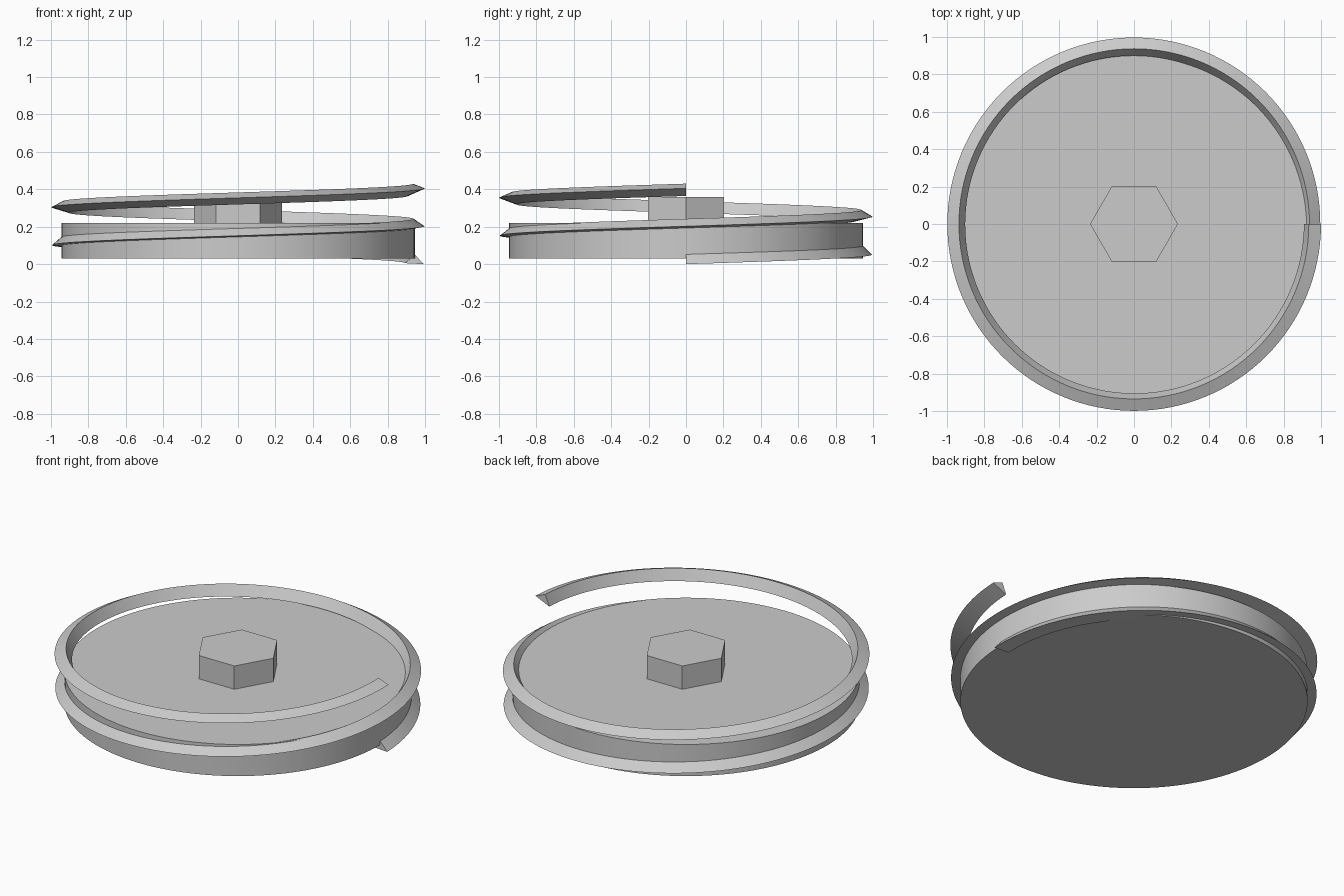
import bpy, bmesh
from math import pi, cos, sin, radians

cube = bpy.data.objects.get("Cube")
if cube:
    bpy.data.objects.remove(cube, do_unlink=True)

GREY = (0.6, 0.6, 0.6, 1)
grey = bpy.data.materials.new("plain grey")
grey.use_nodes = True
grey.diffuse_color = GREY
grey.node_tree.nodes["Principled BSDF"].inputs["Base Color"].default_value = GREY


def finish(obj):
    obj.data.materials.append(grey)
    bpy.ops.object.select_all(action="DESELECT")
    obj.select_set(True)
    bpy.context.view_layer.objects.active = obj
    bpy.ops.object.shade_smooth_by_angle(angle=radians(25))


def prism(name, sides, radius, bottom, top):
    bpy.ops.mesh.primitive_cylinder_add(
        vertices=sides, radius=radius, depth=top - bottom, end_fill_type="NGON",
        location=(0, 0, (bottom + top) / 2))
    obj = bpy.context.object
    obj.name = name
    return obj


# Round body
finish(prism("disc_body", 128, 0.945, 0.03, 0.22))

# Hexagonal drive boss, with corners on the x axis
boss = prism("hex_boss", 6, 0.235, 0.2, 0.36)
boss.rotation_euler.z = pi / 6
finish(boss)

# Triangular thread: two rising turns, with the section rolling slowly
TURNS, STEPS, PITCH = 2, 128, 0.2025
LEG, BASE = 0.07, 0.1
bm = bmesh.new()
rings = []
for i in range(TURNS * STEPS + 1):
    turn = i / STEPS
    a = 2 * pi * turn
    roll = radians(13.5 * turn)
    tip_r, tip_z = 0.992 + 0.004 * turn, PITCH * turn
    ring = []
    for length, angle in ((0, 0), (LEG, radians(132)), (BASE, radians(177))):
        r = tip_r + length * cos(angle + roll)
        z = tip_z + length * sin(angle + roll)
        ring.append(bm.verts.new((r * cos(a), r * sin(a), z)))
    rings.append(ring)
for lower, upper in zip(rings, rings[1:]):
    for k in range(3):
        n = (k + 1) % 3
        bm.faces.new((lower[k], lower[n], upper[n], upper[k]))
bm.faces.new(rings[0])
bm.faces.new(rings[-1])
bmesh.ops.recalc_face_normals(bm, faces=bm.faces)
mesh = bpy.data.meshes.new("spiral_thread")
bm.to_mesh(mesh)
bm.free()
thread = bpy.data.objects.new("spiral_thread", mesh)
bpy.context.collection.objects.link(thread)
finish(thread)
